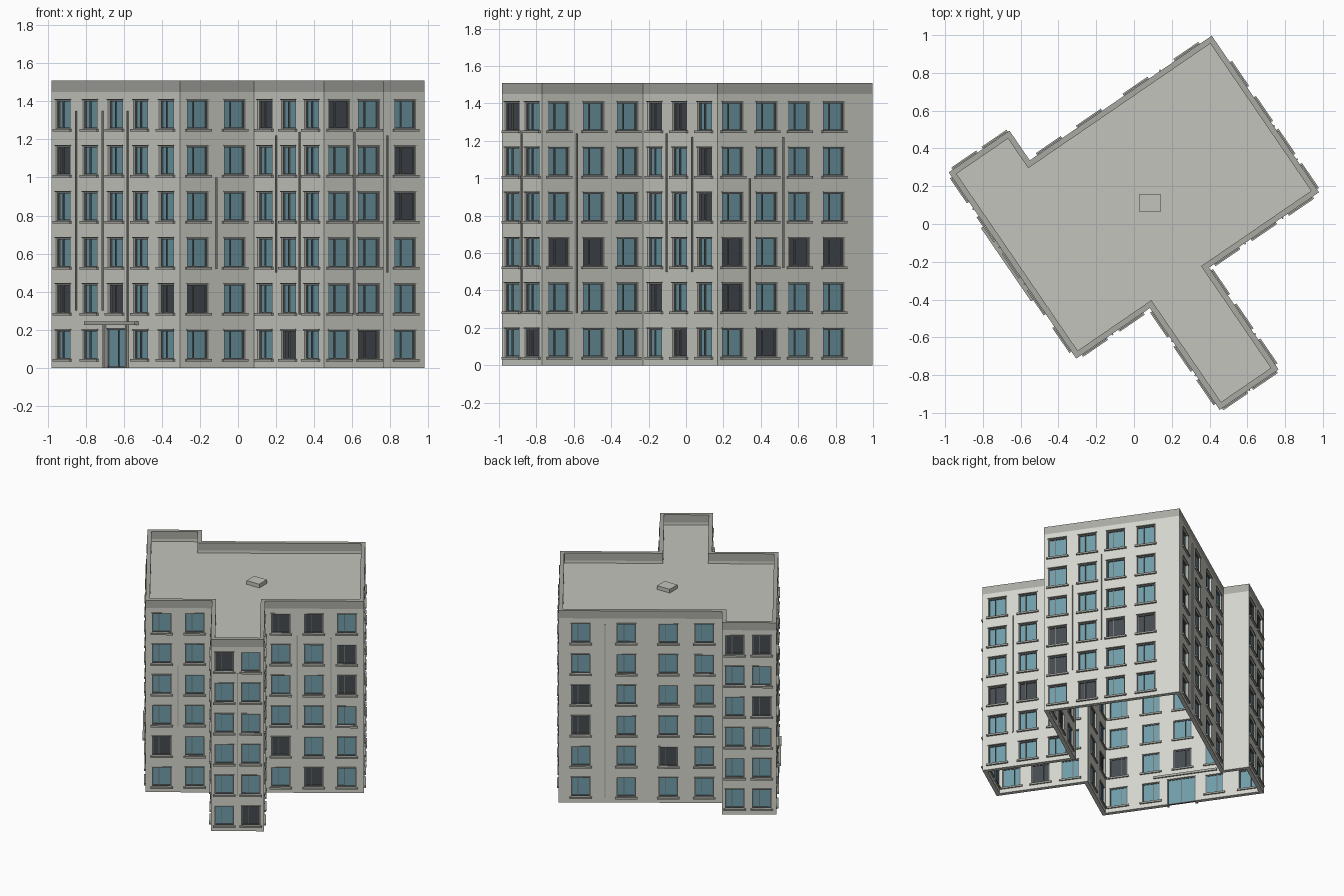
import bpy, bmesh, math, random
from mathutils import Vector

if "Cube" in bpy.data.objects:
    bpy.data.objects.remove(bpy.data.objects["Cube"])

random.seed(4)
ANG = math.radians(34.4)
CA, SA = math.cos(ANG), math.sin(ANG)
T = 0.03            # wall thickness
FLOORS = [0.045 + 0.242 * i for i in range(6)]
WIN_H, WIN_W = 0.152, 0.132
WALL_TOP, TOP, ROOF = 1.45, 1.51, 1.43

# footprint corners (building axes, counter-clockwise) with window centres of the wall that follows
PLAN = [
    (-0.655, 0.78, [0.11, 0.36, 0.595, 0.83, 1.07]),
    (-0.655, -0.415, [0.115, 0.35]),
    (-0.182, -0.415, [0.10, 0.32, 0.535]),
    (-0.182, -1.068, [0.095, 0.285]),
    (0.197, -1.068, [0.11, 0.335, 0.555]),
    (0.197, -0.415, [0.113, 0.348, 0.585]),
    (0.903, -0.415, [0.10, 0.32, 0.53, 0.755]),
    (0.903, 0.59, [0.157, 0.484, 0.783, 1.04]),
    (-0.265, 0.59, []),
    (-0.265, 0.78, [0.09, 0.285]),
]
CORNERS = [Vector((u * CA - v * SA, u * SA + v * CA, 0)) for u, v, _ in PLAN]
DOOR = (0.50, 0.71, 0.0, 0.205)


def material(name, rgb):
    m = bpy.data.materials.new(name)
    m.diffuse_color = (*rgb, 1)
    m.use_nodes = True
    m.node_tree.nodes["Principled BSDF"].inputs["Base Color"].default_value = m.diffuse_color
    return m


WALL = material("wall_plaster", (0.66, 0.66, 0.61))
TRIM = material("grey_trim", (0.40, 0.40, 0.37))
ROOFM = material("roof_grey", (0.55, 0.55, 0.51))
DARK = material("dark_frame", (0.16, 0.17, 0.17))
GLASS = material("teal_glass", (0.16, 0.33, 0.39))
GLASS2 = material("dark_glass", (0.06, 0.07, 0.08))


def finish(bm, name, mat, thickness=0):
    bmesh.ops.remove_doubles(bm, verts=bm.verts, dist=1e-5)
    me = bpy.data.meshes.new(name)
    bm.to_mesh(me)
    bm.free()
    ob = bpy.data.objects.new(name, me)
    bpy.context.collection.objects.link(ob)
    me.materials.append(mat)
    if thickness:
        mod = ob.modifiers.new("thickness", 'SOLIDIFY')
        mod.thickness = thickness
        mod.offset = -1
        mod.use_even_offset = True
    return ob


class Wall:
    def __init__(self, i):
        self.p = CORNERS[i]
        d = CORNERS[(i + 1) % len(CORNERS)] - self.p
        self.length = d.length
        self.d = d.normalized()
        self.n = Vector((self.d.y, -self.d.x, 0))
        self.i = i
        self.openings = []
        for c in PLAN[i][2]:
            for f, z in enumerate(FLOORS):
                if i == 0 and f == 0 and c == 0.595:
                    self.openings.append(DOOR)
                else:
                    self.openings.append((c - WIN_W / 2, c + WIN_W / 2, z, z + WIN_H))

    def at(self, s, z, out=0.0):
        return self.p + self.d * s + self.n * out + Vector((0, 0, z))

    def quad(self, bm, s0, s1, z0, z1, out=0.0):
        bm.faces.new([bm.verts.new(self.at(s, z, out)) for s, z in
                      ((s0, z0), (s1, z0), (s1, z1), (s0, z1))])

    def box(self, bm, s0, s1, z0, z1, o0, o1):
        a = [bm.verts.new(self.at(s, z, o)) for o in (o1, o0) for s, z in
             ((s0, z0), (s1, z0), (s1, z1), (s0, z1))]
        for f in ((0, 1, 2, 3), (7, 6, 5, 4), (1, 0, 4, 5), (2, 1, 5, 6), (3, 2, 6, 7), (0, 3, 7, 4)):
            bm.faces.new([a[k] for k in f])


walls = [Wall(i) for i in range(len(PLAN))]

# hollow outer walls with window openings, and the parapet band
shell, parapet = bmesh.new(), bmesh.new()
zs = sorted({0, DOOR[3], WALL_TOP, *FLOORS, *[z + WIN_H for z in FLOORS]})
for w in walls:
    ss = sorted({0, w.length, *[o[0] for o in w.openings], *[o[1] for o in w.openings]})
    for s0, s1 in zip(ss, ss[1:]):
        for z0, z1 in zip(zs, zs[1:]):
            s, z = (s0 + s1) / 2, (z0 + z1) / 2
            if not any(o[0] < s < o[1] and o[2] < z < o[3] for o in w.openings):
                w.quad(shell, s0, s1, z0, z1)
    w.quad(parapet, 0, w.length, WALL_TOP, TOP)
finish(shell, "outer_walls", WALL, T)
finish(parapet, "parapet_band", TRIM, T)

# flat roof slab
bm = bmesh.new()
bm.faces.new([bm.verts.new(c + Vector((0, 0, ROOF))) for c in
              [CORNERS[i] + (-walls[i].n - walls[i - 1].n) * 0.015 for i in range(len(CORNERS))]])
finish(bm, "roof", ROOFM, 0.02)

# roof hatch
bpy.ops.mesh.primitive_cube_add(size=1, location=(0.085, 0.112, ROOF + 0.012))
hatch = bpy.context.object
hatch.name = "roof_hatch"
hatch.scale = (0.11, 0.095, 0.035)
hatch.data.materials.append(ROOFM)

# windows: frames, mullions, glass, sills and lintels
frames, sills, teal, dark = (bmesh.new() for _ in range(4))
F = 0.007
for w in walls:
    for o in w.openings:
        s0, s1, z0, z1 = o
        w.quad(dark if random.random() < 0.15 else teal, s0, s1, z0, z1, -0.019)
        for a, b in ((s0, s0 + F), (s1 - F, s1)):
            w.box(frames, a, b, z0, z1, -0.024, -0.010)
        for a, b in ((z0, z0 + F), (z1 - F, z1)):
            w.box(frames, s0, s1, a, b, -0.024, -0.010)
        m = s0 + (s1 - s0) * (0.5 if o is DOOR else 0.36)
        w.box(frames, m - 0.003, m + 0.003, z0, z1, -0.022, -0.012)
        if o is not DOOR:
            w.box(sills, s0 - 0.014, s1 + 0.014, z0 - 0.013, z0, -0.04, 0.013)
            w.box(sills, s0 - 0.006, s1 + 0.006, z1, z1 + 0.006, -0.01, 0.006)
finish(frames, "window_frames", DARK)
finish(sills, "window_sills", TRIM)
finish(teal, "window_glass", GLASS)
finish(dark, "unlit_window_glass", GLASS2)

# entrance canopy and door posts
bm = bmesh.new()
w = walls[0]
w.box(bm, 0.34, 0.81, 0.225, 0.242, -0.04, 0.026)
for s in (DOOR[0], DOOR[1]):
    w.box(bm, s - 0.008, s + 0.008, 0, 0.225, -0.01, 0.012)
finish(bm, "entrance_canopy", TRIM)

# thin wall pipes: wall index, distance along wall, bottom, top
bm = bmesh.new()
for i, s, z0, z1 in ((0, 0.235, 0.30, 1.35), (0, 0.48, 0.30, 1.35), (0, 0.715, 0.24, 1.35),
                     (1, 0.23, 0.52, 1.0), (2, 0.21, 0.5, 1.22), (2, 0.43, 0.28, 1.24),
                     (3, 0.19, 0.28, 1.24), (4, 0.225, 0.28, 1.24), (5, 0.23, 0.5, 1.24),
                     (5, 0.47, 0.5, 1.22), (6, 0.21, 0.3, 1.0), (6, 0.425, 0.52, 1.22),
                     (7, 0.33, 0.04, 1.40)):
    walls[i].box(bm, s - 0.004, s + 0.004, z0, z1, -0.002, 0.007)
finish(bm, "wall_pipes", TRIM)
